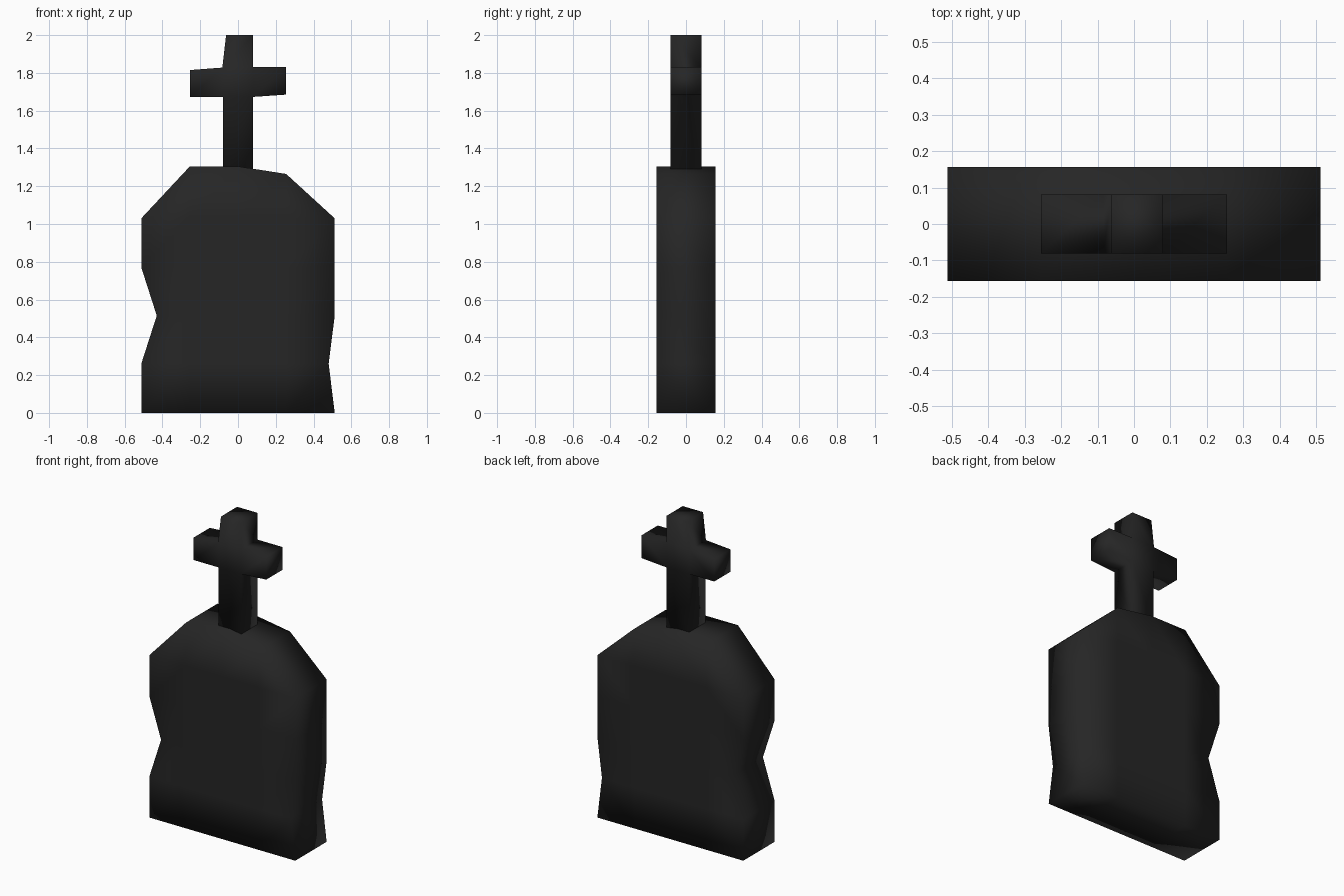
import bpy

if "Cube" in bpy.data.objects:
    bpy.data.objects.remove(bpy.data.objects["Cube"])

# One dark stone colour
stone = bpy.data.materials.new("dark stone")
stone.diffuse_color = (0.019, 0.019, 0.019, 1)
stone.use_nodes = True
stone.node_tree.nodes["Principled BSDF"].inputs["Base Color"].default_value = stone.diffuse_color


def plate(name, points, faces, depth):
    """Flat front-facing sheet of (x, z) points, thickened evenly about y = 0."""
    mesh = bpy.data.meshes.new(name)
    mesh.from_pydata([(x, 0, z) for x, z in points], [], faces)
    mesh.materials.append(stone)
    mesh.polygons.foreach_set("use_smooth", [True] * len(mesh.polygons))
    obj = bpy.data.objects.new(name, mesh)
    bpy.context.collection.objects.link(obj)
    mod = obj.modifiers.new("thickness", "SOLIDIFY")
    mod.thickness = depth
    mod.offset = 0
    return obj


# Slab: rows of (height, left edge, right edge), chipped on both sides
rows = [(0, -0.512, 0.512), (0.26, -0.512, 0.48), (0.515, -0.43, 0.512),
        (0.77, -0.512, 0.512), (1.03, -0.512, 0.512)]
pts = [(x, z) for z, l, r in rows for x in (l, -0.255, 0, 0.255, r)]
faces = [(5 * r + c, 5 * r + c + 1, 5 * r + c + 6, 5 * r + c + 5)
         for r in range(4) for c in range(4)]
# Sloped shoulders and the uneven top
pts += [(-0.255, 1.305), (0, 1.305), (0.255, 1.265)]
faces += [(20, 21, 25), (21, 22, 26, 25), (22, 23, 27, 26), (23, 24, 27)]
plate("slab", pts, faces, 0.314)

# Cross: shaft, centre, two arms and a leaning top
cross_pts = [(-0.08, 1.29), (0.08, 1.29),
             (-0.255, 1.673), (-0.08, 1.673), (0.08, 1.673), (0.255, 1.685),
             (-0.255, 1.815), (-0.083, 1.828), (0.08, 1.83), (0.255, 1.83),
             (-0.063, 2.0), (0.08, 2.0)]
plate("cross", cross_pts,
      [(0, 1, 4, 3), (2, 3, 7, 6), (3, 4, 8, 7), (4, 5, 9, 8), (7, 8, 11, 10)], 0.162)
